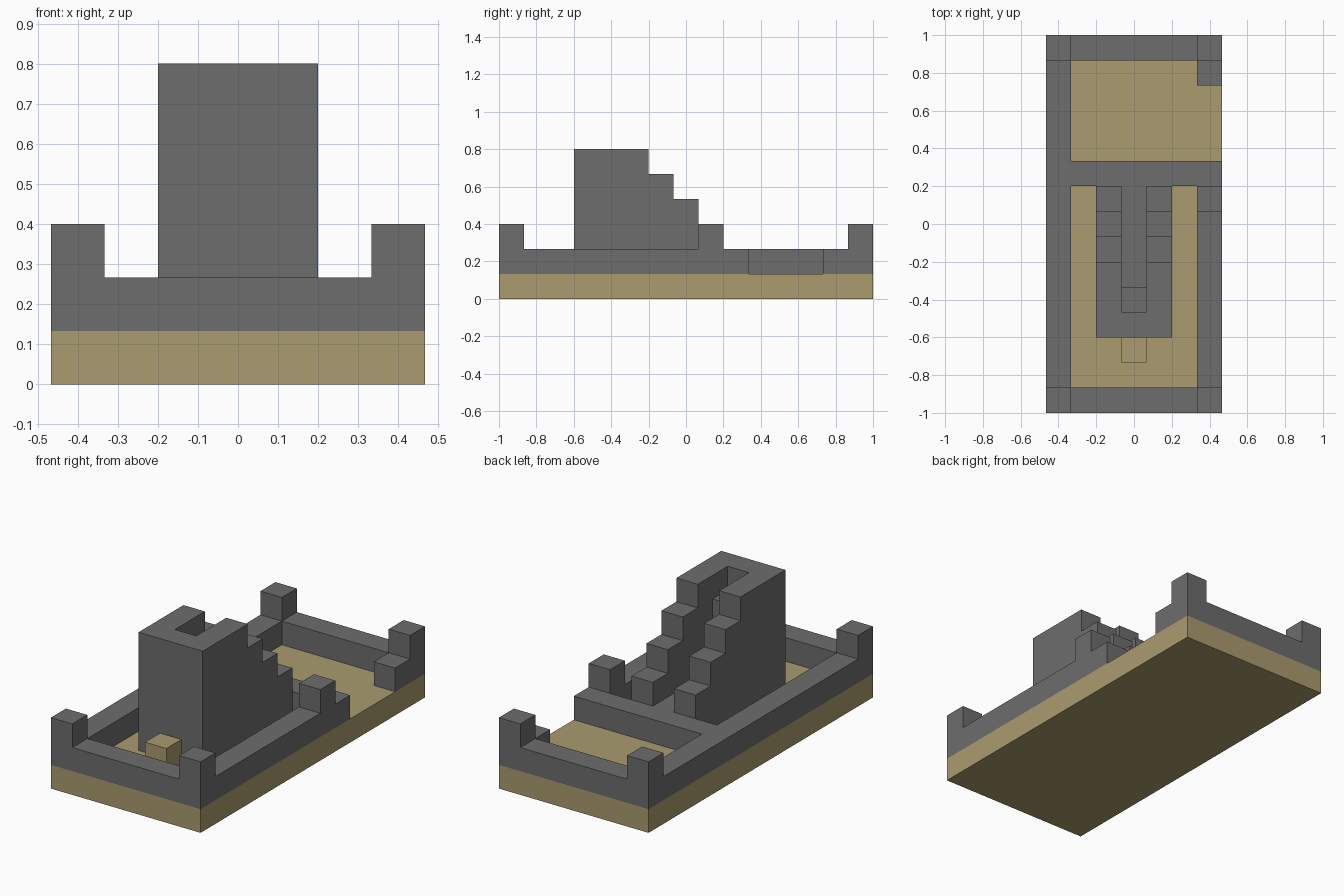
import bpy
import bmesh
from mathutils import Vector

U = 2 / 15                      # one block
ORIGIN = Vector((3.5, 7.5, 0))  # centre of the plan, in blocks

if "Cube" in bpy.data.objects:
    bpy.data.objects.remove(bpy.data.objects["Cube"], do_unlink=True)


def material(name, rgb):
    mat = bpy.data.materials.new(name)
    mat.use_nodes = True
    mat.diffuse_color = (*rgb, 1)
    mat.node_tree.nodes["Principled BSDF"].inputs["Base Color"].default_value = (*rgb, 1)
    return mat


SAND = material("sand", (0.402, 0.332, 0.156))
STONE = material("grey stone", (0.153, 0.153, 0.153))


def prism(name, outline, direction, mat):
    """Extrude a closed outline (in block units) along a direction."""
    bm = bmesh.new()
    face = bm.faces.new([bm.verts.new((Vector(p) - ORIGIN) * U) for p in outline])
    out = bmesh.ops.extrude_face_region(bm, geom=[face])["geom"]
    moved = [v for v in out if isinstance(v, bmesh.types.BMVert)]
    bmesh.ops.translate(bm, verts=moved, vec=Vector(direction) * U)
    bmesh.ops.recalc_face_normals(bm, faces=bm.faces)
    mesh = bpy.data.meshes.new(name)
    bm.to_mesh(mesh)
    bm.free()
    mesh.materials.append(mat)
    obj = bpy.data.objects.new(name, mesh)
    bpy.context.collection.objects.link(obj)
    return obj


def box(name, x, y, z, mat):
    outline = [(x[0], y[0], z[0]), (x[1], y[0], z[0]), (x[1], y[1], z[0]), (x[0], y[1], z[0])]
    return prism(name, outline, (0, 0, z[1] - z[0]), mat)


def side_prism(name, x, profile, mat):
    return prism(name, [(x[0], y, z) for y, z in profile], (x[1] - x[0], 0, 0), mat)


def carve(target, cutter):
    cutter.hide_render = True
    mod = target.modifiers.new("carve", "BOOLEAN")
    mod.operation = "DIFFERENCE"
    mod.solver = "EXACT"
    mod.object = cutter
    bpy.context.view_layer.objects.active = target
    bpy.ops.object.modifier_apply(modifier=mod.name)
    bpy.data.objects.remove(cutter, do_unlink=True)


# Ground slab and the small sand step before the tower
box("ground_slab", (0, 7), (0, 15), (0, 1), SAND)
box("sand_step", (3, 4), (2, 3), (1, 2), SAND)

# Low wall around two courtyards, with a gateway in the rear left side
wall = box("courtyard_wall", (0, 7), (0, 15), (1, 2), STONE)
carve(wall, box("front_court_cutter", (1, 6), (1, 9), (0.5, 3), STONE))
rear = [(1, 10, 0.5), (8, 10, 0.5), (8, 13, 0.5), (6, 13, 0.5), (6, 14, 0.5), (1, 14, 0.5)]
carve(wall, prism("rear_court_cutter", rear, (0, 0, 2.5), STONE))

# Posts on the four corners and beside the gateway
posts = {"front_right_post": (0, 0), "front_left_post": (6, 0),
         "back_right_post": (0, 14), "back_left_post": (6, 14), "gate_post": (6, 8)}
for name, (x, y) in posts.items():
    box(name, (x, x + 1), (y, y + 1), (2, 3), STONE)

# Tower stepping down to the rear
stairs = [(3, 1), (9, 1)]
for step in range(3):
    stairs += [(9 - step, 3 + step), (8 - step, 3 + step)]
stairs += [(6, 6), (3, 6)]
tower = side_prism("stepped_tower", (2, 5), stairs, STONE)

# Central channel with one high ledge against the tower front
channel = [(4, 5), (5, 5), (5, 2), (10, 2), (10, 7), (4, 7)]
carve(tower, side_prism("channel_cutter", (3, 4), channel, STONE))
